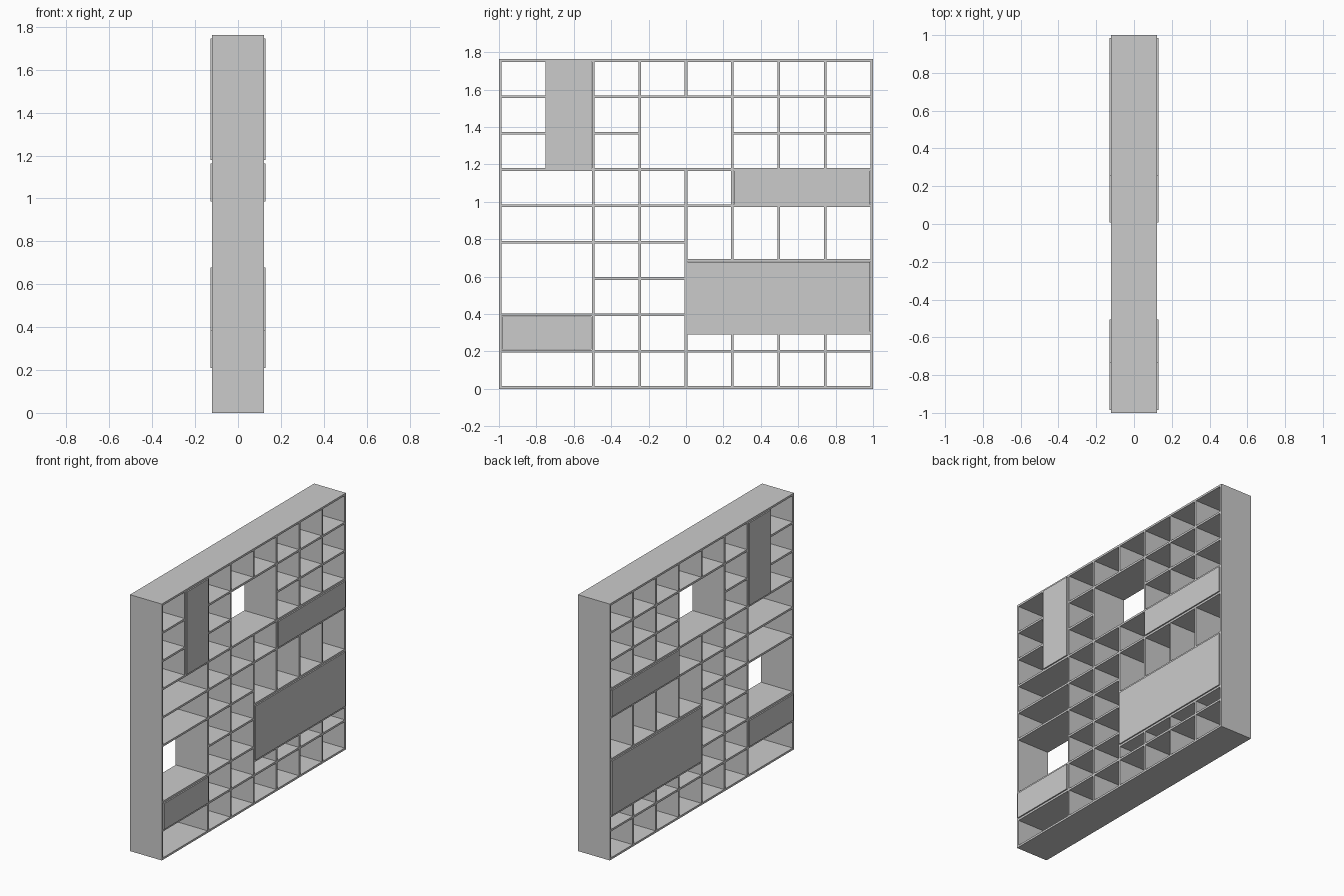
import bpy

cube = bpy.data.objects.get("Cube")
if cube:
    bpy.data.objects.remove(cube, do_unlink=True)

DEPTH = 0.242      # depth of the boards along x
T = 0.014          # board thickness
HEIGHT = 1.762
COLS, ROWS = 8, 9

grey = bpy.data.materials.new("light grey")
grey.use_nodes = True
grey.diffuse_color = (0.6, 0.6, 0.6, 1)
grey.node_tree.nodes["Principled BSDF"].inputs["Base Color"].default_value = grey.diffuse_color


def y_at(col):
    return -1 + T / 2 + col * (2 - T) / COLS


def z_at(row):
    return T / 2 + row * (HEIGHT - T) / ROWS


def box(name, x0, x1, y0, y1, z0, z1):
    bpy.ops.mesh.primitive_cube_add(size=1, location=((x0 + x1) / 2, (y0 + y1) / 2, (z0 + z1) / 2))
    ob = bpy.context.object
    ob.name = name
    ob.scale = (x1 - x0, y1 - y0, z1 - z0)
    bpy.ops.object.transform_apply(location=False, rotation=False, scale=True)
    ob.data.materials.append(grey)
    return ob


def board(name, y0, y1, z0, z1):
    box(name, -DEPTH / 2, DEPTH / 2, y0, y1, z0, z1)


# Outer frame: top and bottom run the full length
for name, row in (("bottom_board", 0), ("top_board", ROWS)):
    board(name, -1, 1, z_at(row) - T / 2, z_at(row) + T / 2)

# Uprights: column -> spans of rows
uprights = {
    0: [(0, 9)], 1: [(6, 9)], 2: [(0, 9)], 3: [(0, 9)],
    4: [(0, 6), (8, 9)], 5: [(0, 1.5), (3.5, 9)],
    6: [(0, 1.5), (3.5, 5), (6, 9)], 7: [(0, 1.5), (3.5, 5), (6, 9)],
    8: [(0, 9)],
}
for col, spans in uprights.items():
    for lo, hi in spans:
        board("upright", y_at(col) - T / 2, y_at(col) + T / 2,
              z_at(lo) + T / 2, z_at(hi) - T / 2)

# Shelves: row -> spans of columns, split wherever an upright passes through
shelves = {
    1: [(0, 8)], 1.5: [(4, 8)], 2: [(0, 4)], 3: [(2, 4)], 3.5: [(4, 8)],
    4: [(0, 4)], 5: [(0, 8)], 6: [(0, 8)],
    7: [(0, 1), (2, 3), (5, 8)], 8: [(0, 1), (2, 8)],
}
for row, spans in shelves.items():
    for a, b in spans:
        cuts = [c for c in range(a, b + 1)
                if any(lo < row < hi for lo, hi in uprights[c])]
        for c0, c1 in zip(cuts, cuts[1:]):
            board("shelf", y_at(c0) + T / 2, y_at(c1) - T / 2,
                  z_at(row) - T / 2, z_at(row) + T / 2)

# Door panels on both open faces: columns and rows they cover
GAP = T / 2 + 0.001
doors = {"tall_door": (1, 2, 6, 9), "narrow_door": (5, 8, 5, 6),
         "wide_door": (4, 8, 1.5, 3.5), "low_door": (0, 2, 1, 2)}
for name, (c0, c1, r0, r1) in doors.items():
    for side, s in (("left", 1), ("right", -1)):
        x0, x1 = sorted((s * 0.113, s * 0.129))
        box(side + "_" + name, x0, x1, y_at(c0) + GAP, y_at(c1) - GAP,
            z_at(r0) + GAP, z_at(r1) - GAP)
